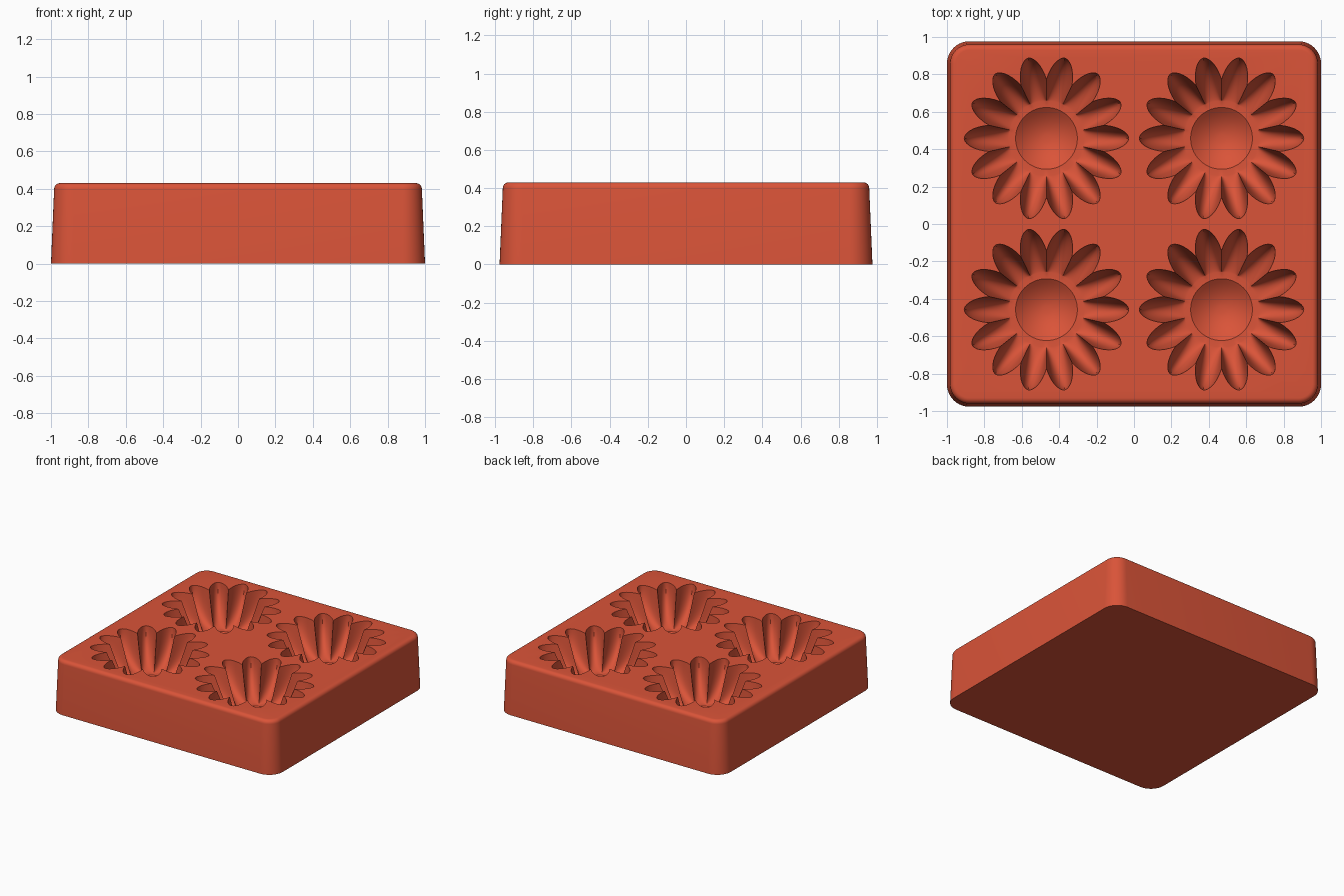
import bpy, bmesh
from math import sin, cos, pi

HEIGHT = 0.43
PETALS = 14
SEGMENTS = PETALS * 14
FLOOR = 0.27      # depth of the ring around the bowl
BOWL_R = 0.165
BOWL_DEPTH = 0.07

if "Cube" in bpy.data.objects:
    bpy.data.objects.remove(bpy.data.objects["Cube"])

red = bpy.data.materials.new("silicone red")
red.use_nodes = True
red.diffuse_color = (0.70, 0.088, 0.04, 1)
red.node_tree.nodes["Principled BSDF"].inputs["Base Color"].default_value = red.diffuse_color


def loft(name, rings):
    """Closed solid skinned through a list of point rings, bottom to top."""
    bm = bmesh.new()
    loops = [[bm.verts.new(p) for p in ring] for ring in rings]
    for low, high in zip(loops, loops[1:]):
        for i in range(len(low)):
            j = (i + 1) % len(low)
            bm.faces.new((low[i], low[j], high[j], high[i]))
    bm.faces.new(loops[0][::-1])
    bm.faces.new(loops[-1])
    bmesh.ops.recalc_face_normals(bm, faces=bm.faces)
    mesh = bpy.data.meshes.new(name)
    bm.to_mesh(mesh)
    bm.free()
    mesh.materials.append(red)
    obj = bpy.data.objects.new(name, mesh)
    bpy.context.collection.objects.link(obj)
    return obj


def rounded_rect(inset, z, radius=0.12, steps=10):
    """Outline of the block, drawn in from its base by inset."""
    hx, hy, r = 1 - inset, 0.977 - inset, radius - inset
    points = []
    for quarter, (sx, sy) in enumerate([(1, 1), (-1, 1), (-1, -1), (1, -1)]):
        for k in range(steps + 1):
            a = (quarter + k / steps) * pi / 2
            points.append((sx * (hx - r) + r * cos(a), sy * (hy - r) + r * sin(a), z))
    return points


def flower_ring(t, z):
    """Petal outline; t is 0 at the rim and 1 at the floor."""
    ridge = 0.20 + 0.115 * (1 - t) ** 0.9
    tip = 0.20 + 0.24 * (1 - t ** 2.2) ** 0.7
    points = []
    for i in range(SEGMENTS):
        a = 2 * pi * i / SEGMENTS
        u = abs((a * PETALS / (2 * pi) + 0.5) % 1 - 0.5) * 2
        r = ridge + (tip - ridge) * (1 - u ** 1.8)
        points.append((r * cos(a), r * sin(a), z))
    return points


def circle(r, z):
    return [(r * cos(2 * pi * i / SEGMENTS), r * sin(2 * pi * i / SEGMENTS), z)
            for i in range(SEGMENTS)]


# Tapered block with a rounded top edge
rings = [rounded_rect(0, 0)]
for k in range(7):
    a = k / 6 * pi / 2
    rings.append(rounded_rect(0.017 + 0.03 * (1 - cos(a)), HEIGHT - 0.03 + 0.03 * sin(a)))
block = loft("mould_block", rings)

# Flower-shaped cutter: bowl, flat ring, then petals opening upwards
cut_rings = []
for k in range(1, 9):
    a = k / 8
    cut_rings.append(circle(BOWL_R * a, HEIGHT - FLOOR - BOWL_DEPTH * (1 - a * a)))
for k in range(16, -1, -1):
    t = sin(k / 16 * pi / 2)
    cut_rings.append(flower_ring(t, HEIGHT - FLOOR * t))
cut_rings.append(flower_ring(0, HEIGHT + 0.03))
cutter = loft("flower_cutter", cut_rings)

# Four cavities in a two by two grid
cutters = [cutter] + [cutter.copy() for _ in range(3)]
for n, obj in enumerate(cutters):
    if n:
        bpy.context.collection.objects.link(obj)
    obj.location = (0.468 * (1 if n % 2 else -1), 0.458 * (1 if n < 2 else -1), 0)
    obj.hide_render = True
    obj.hide_set(True)
    cut = block.modifiers.new("cavity", 'BOOLEAN')
    cut.operation = 'DIFFERENCE'
    cut.solver = 'EXACT'
    cut.object = obj

# Bake the cavities, drop the cutters and smooth the surface
bpy.context.view_layer.update()
graph = bpy.context.evaluated_depsgraph_get()
carved = bpy.data.meshes.new_from_object(block.evaluated_get(graph))
block.modifiers.clear()
block.data = carved
for obj in cutters:
    bpy.data.objects.remove(obj)
bpy.ops.object.select_all(action='DESELECT')
block.select_set(True)
bpy.context.view_layer.objects.active = block
bpy.ops.object.shade_smooth_by_angle(angle=0.6)
